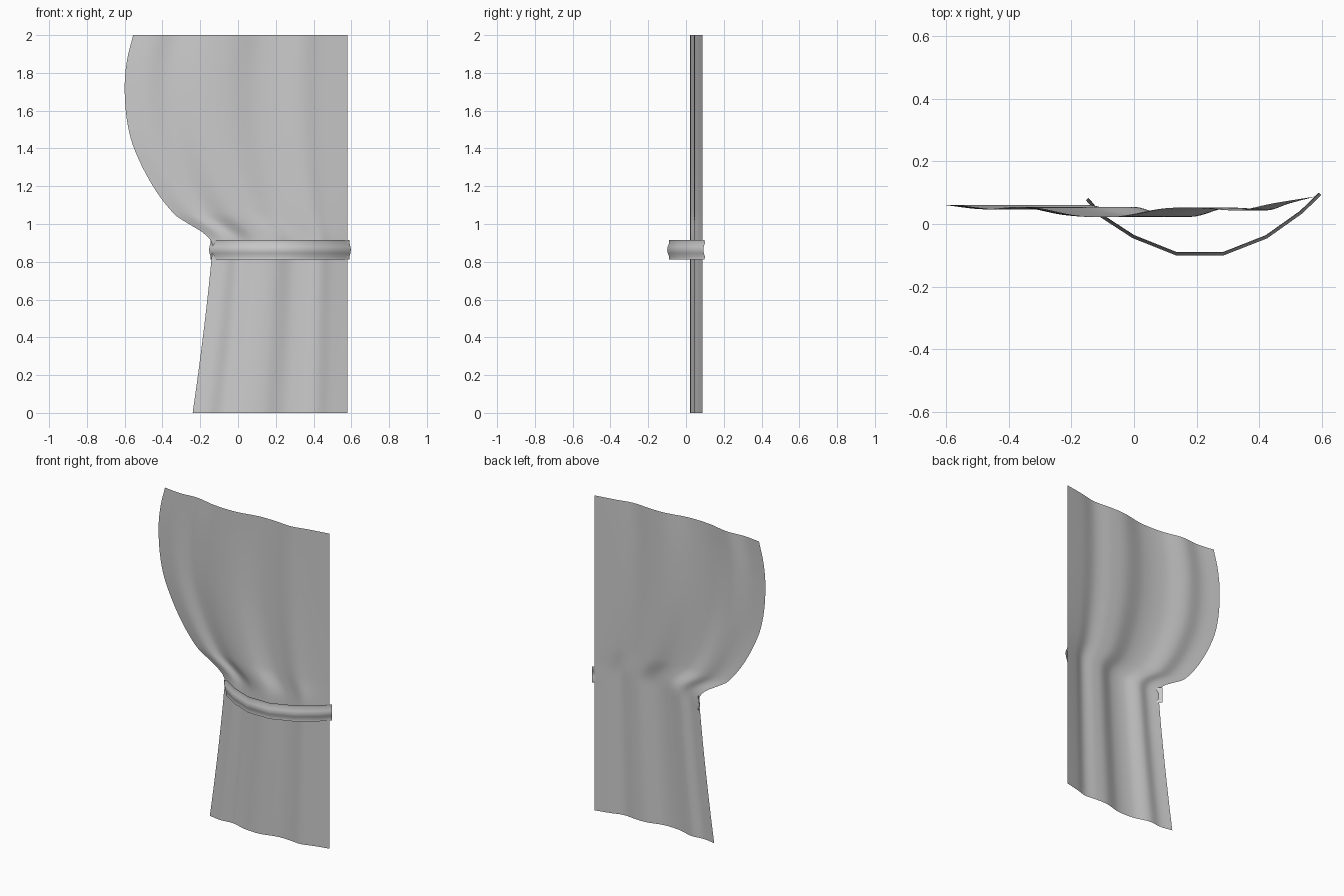
import bpy

if "Cube" in bpy.data.objects:
    bpy.data.objects.remove(bpy.data.objects["Cube"])


def spline(keys, t):
    """Smooth interpolation through sorted (position, value) keys."""
    n = len(keys)
    i = 0
    while i < n - 2 and t > keys[i + 1][0]:
        i += 1

    def slope(k):
        a, b = keys[max(k - 1, 0)], keys[min(k + 1, n - 1)]
        return (b[1] - a[1]) / (b[0] - a[0])

    (t0, v0), (t1, v1) = keys[i], keys[i + 1]
    h = t1 - t0
    s = (t - t0) / h
    return (v0 * (2*s**3 - 3*s**2 + 1) + v1 * (3*s**2 - 2*s**3)
            + h * slope(i) * (s**3 - 2*s**2 + s) + h * slope(i + 1) * (s**3 - s**2))


def sheet(name, rows):
    """Open smooth surface through a grid of points."""
    w = len(rows[0])
    verts = [p for row in rows for p in row]
    faces = [(r*w + c, r*w + c + 1, (r+1)*w + c + 1, (r+1)*w + c)
             for r in range(len(rows) - 1) for c in range(w - 1)]
    me = bpy.data.meshes.new(name)
    me.from_pydata(verts, [], faces)
    me.shade_smooth()
    ob = bpy.data.objects.new(name, me)
    bpy.context.collection.objects.link(ob)
    return ob


# Curtain: left edge by height, fold depth across the width
RIGHT = 0.58
edge = [(0, -0.24), (0.2, -0.212), (0.5, -0.174), (0.8, -0.142), (0.9, -0.138),
        (0.95, -0.18), (1.0, -0.26), (1.05, -0.335), (1.2, -0.45), (1.4, -0.55),
        (1.55, -0.588), (1.73, -0.60), (1.87, -0.587), (2.0, -0.555)]
folds = [(0, 0.06), (0.1, 0.047), (0.2, 0.054), (0.33, 0.027), (0.46, 0.024),
         (0.59, 0.05), (0.68, 0.051), (0.79, 0.044), (0.88, 0.065), (1, 0.088)]
NZ, NX = 100, 60
rows = []
for r in range(NZ + 1):
    z = 2 * r / NZ
    left = spline(edge, z)
    rows.append([(left + (RIGHT - left) * c / NX, spline(folds, c / NX), z)
                 for c in range(NX + 1)])
sheet("curtain", rows)

# Tieback: faceted bow swept with a softly bulging band section
path = [(-0.145, 0.083), (-0.10, 0.03), (0.0, -0.035), (0.135, -0.089),
        (0.285, -0.089), (0.42, -0.036), (0.53, 0.042), (0.59, 0.10)]
section = [(0.813, 0.002), (0.828, 0.0), (0.846, 0.008), (0.863, 0.011),
           (0.88, 0.008), (0.9, 0.0), (0.915, 0.002)]
rows = []
for z, d in section:
    row = []
    for i, (x, y) in enumerate(path):
        a, b = path[max(i - 1, 0)], path[min(i + 1, len(path) - 1)]
        tx, ty = b[0] - a[0], b[1] - a[1]
        length = (tx*tx + ty*ty) ** 0.5
        row.append((x + ty / length * d, y - tx / length * d, z))
    rows.append(row)
sheet("tieback", rows)
